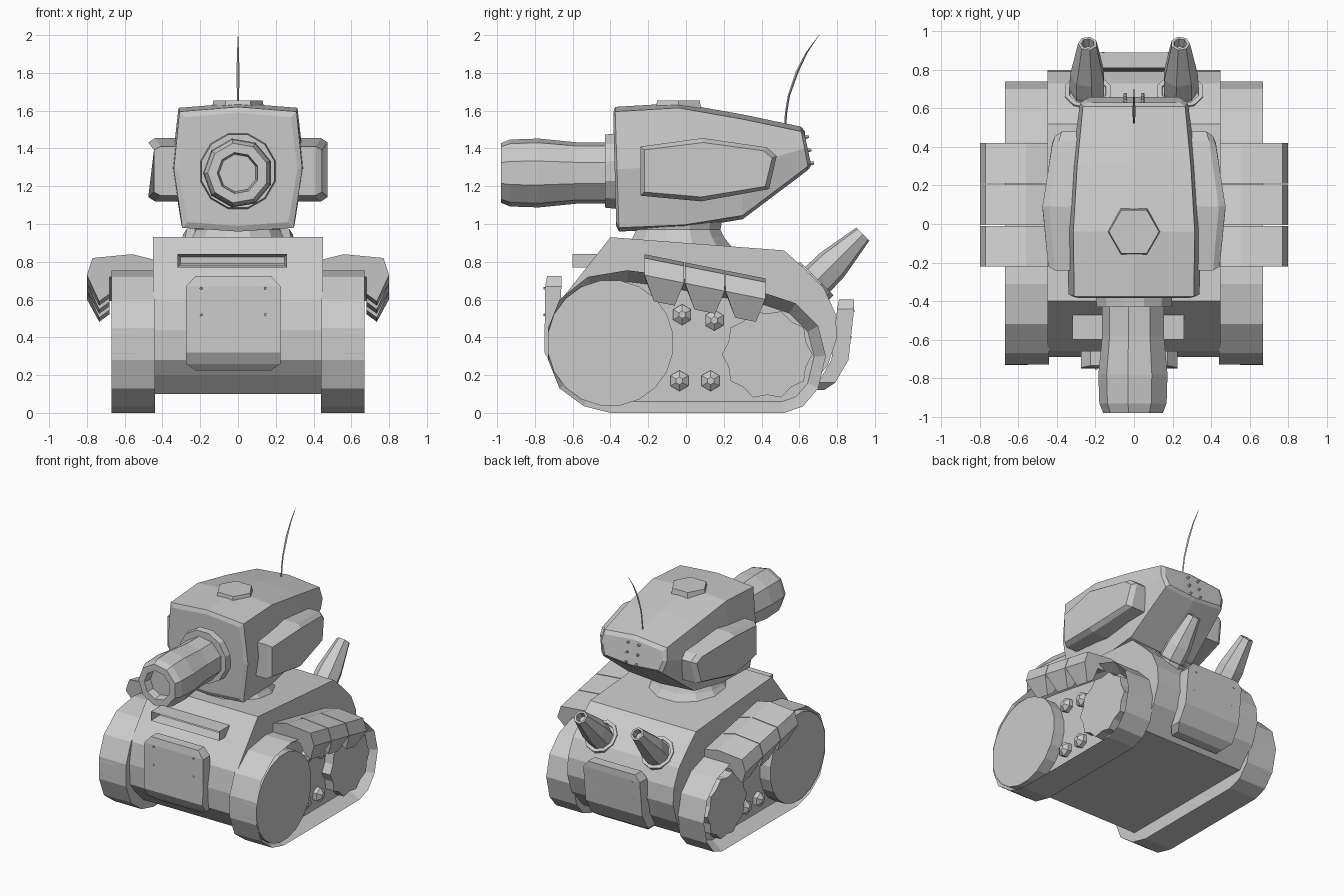
import bpy, bmesh
from math import sin, cos, pi
from mathutils import Vector

if "Cube" in bpy.data.objects:
    bpy.data.objects.remove(bpy.data.objects["Cube"])


def loft(name, rings, mirror=False, sink=None):
    """Skin equal-length rings, cap the ends; sink=(direction, border, depth) recesses one face."""
    bm = bmesh.new()
    vs = [[bm.verts.new(p) for p in r] for r in rings]
    n = len(rings[0])
    for a, b in zip(vs, vs[1:]):
        for i in range(n):
            j = (i + 1) % n
            bm.faces.new((a[i], a[j], b[j], b[i]))
    bm.faces.new(vs[0])
    bm.faces.new(vs[-1])
    bmesh.ops.recalc_face_normals(bm, faces=bm.faces)
    if sink:
        d = Vector(sink[0])
        bm.normal_update()
        face = max(bm.faces, key=lambda f: f.normal.dot(d))
        bmesh.ops.inset_region(bm, faces=[face], thickness=sink[1], use_even_offset=True)
        bmesh.ops.translate(bm, verts=list(face.verts), vec=-d * sink[2])
    me = bpy.data.meshes.new(name)
    bm.to_mesh(me)
    bm.free()
    ob = bpy.data.objects.new(name, me)
    bpy.context.collection.objects.link(ob)
    if mirror:
        ob.modifiers.new("Mirror", 'MIRROR')
    return ob


def slab(name, outline, x0, x1, **kw):
    """Extrude a (y, z) outline along x."""
    return loft(name, [[(x, y, z) for y, z in outline] for x in (x0, x1)], **kw)


def tube(name, profile, n, origin, axis, mirror=False, phase=0.5):
    """Turned part: profile of (distance, radius) along an axis."""
    q = Vector(axis).to_track_quat('Z', 'Y')
    rings = [[Vector(origin) + q @ Vector((r * cos(2 * pi * (i + phase) / n),
                                           r * sin(2 * pi * (i + phase) / n), d))
              for i in range(n)] for d, r in profile]
    return loft(name, rings, mirror)


def plate(name, rows, cx):
    """Bent armour plate from rows of (half width, outer y, inner y, z)."""
    loft(name, [[(cx - w, a, z), (cx + w, a, z), (cx + w, b, z), (cx - w, b, z)]
                for w, a, b, z in rows])


# Hull
slab("hull", [(-.40, .93), (.52, .86), (.62, .77), (.73, .66), (.79, .53), (.80, .40),
              (.75, .25), (.62, .10), (-.52, .10), (-.62, .20), (-.68, .28), (-.69, .44),
              (-.66, .60)], -.45, .45)

# Tracks with recessed outer side
slab("track", [(-.40, 0), (-.54, .035), (-.67, .13), (-.73, .28), (-.73, .45), (-.67, .60),
               (-.52, .72), (-.31, .755), (-.15, .735), (.43, .63), (.58, .58), (.70, .46),
               (.74, .30), (.70, .13), (.62, .035), (.52, 0)],
     .44, .67, mirror=True, sink=((1, 0, 0), .06, .09))

# Wheels and rollers
tube("front_wheel", [(0, .335), (.12, .335)], 20, (.55, -.40, .37), (1, 0, 0), True)
star = [(.43 + r * cos(a), .31 + r * sin(a)) for k in range(20)
        for r, a in [((.24, .215)[k % 2], k * pi / 10)]]
slab("rear_wheel", star, .55, .65, mirror=True)
for k, (y, z) in enumerate([(-.02, .52), (.15, .49), (-.035, .17), (.13, .17)]):
    tube(f"roller_{k}", [(0, .055), (.05, .055), (.075, .02)], 6, (.56, y, z), (1, 0, 0), True)

# Side skirts: three sloping segments
section = [(.44, .81), (.56, .84), (.77, .82), (.80, .73), (.735, .60), (.68, .64),
           (.68, .72), (.44, .72)]
for k in range(3):
    y0, y1 = -.22 + .215 * k, -.01 + .215 * k
    rings = []
    for y, s in ((y0, 1), (y1, -1)):
        ring = []
        for i, (x, z) in enumerate(section):
            yy = y + s * (.05 if i in (4, 5) else 0)
            ring.append((x, yy, z - .2 * (yy + .22)))
        rings.append(ring)
    loft(f"skirt_{k}", rings, True)

# Front and rear plates
plate("front_plate", [(.20, -.735, -.66, .725), (.25, -.745, -.66, .67), (.25, -.75, -.67, .32),
                      (.25, -.715, -.62, .26), (.20, -.68, -.58, .225)], -.025)
plate("rear_plate", [(.20, .89, .81, .60), (.24, .89, .80, .55), (.24, .86, .77, .28),
                     (.24, .79, .70, .16), (.20, .73, .66, .12)], .01)

# Vision slot
slab("vision_slot", [(-.60, .77), (-.60, .84), (-.46, .84), (-.46, .77)], -.32, .26,
     sink=((0, -1, 0), .015, .09))

# Exhaust pipes with base collars
tube("exhaust_collar", [(-.06, .125), (.03, .125), (.03, .10), (0, .09)], 10,
     (.24, .67, .69), (0, 1, 1), True)
tube("exhaust_pipe", [(-.05, .085), (.04, .095), (.14, .092), (.37, .05), (.37, .035), (.32, .03)],
     7, (.24, .675, .685), (0, 1, 1), True)

# Turret neck
tube("turret_neck", [(0, .29), (.05, .25), (.09, .23), (.14, .24)], 12, (0, -.04, .88), (0, 0, 1))


# Turret body
def turret_ring(yt, yb, zt, zb, wt, wm):
    ym, zm = (yt + yb) / 2, (zt + zb) / 2
    return [(0, yt, zt), (wt, yt, zt - .025), (wm, ym, zm), (wt * .95, yb, zb + .02),
            (0, yb, zb), (-wt * .95, yb, zb + .02), (-wm, ym, zm), (-wt, yt, zt - .025)]


loft("turret", [turret_ring(-.385, -.37, 1.59, .99, .28, .315),
                turret_ring(-.375, -.355, 1.62, .96, .31, .34),
                turret_ring(-.04, -.01, 1.64, .975, .315, .35),
                turret_ring(.30, .30, 1.58, 1.025, .295, .325),
                turret_ring(.61, .645, 1.515, 1.285, .265, .28),
                turret_ring(.63, .66, 1.49, 1.305, .24, .255)])

# Turret side pods
pod = [(-.24, 1.15), (-.24, 1.41), (.09, 1.455), (.43, 1.405), (.48, 1.36), (.44, 1.185),
       (.08, 1.12)]
outer = [.445, .445, .475, .425, .41, .425, .475]
inner = [(.09 + (y - .09) * .94, 1.285 + (z - 1.285) * .86) for y, z in pod]
loft("turret_pod", [[(.26, y, z) for y, z in pod],
                    [(x - .035, y, z) for x, (y, z) in zip(outer, pod)],
                    [(x, y, z) for x, (y, z) in zip(outer, inner)]], True)

# Cannon
tube("cannon_collar", [(-.02, .21), (.07, .20), (.07, .16)], 12, (0, -.36, 1.28), (0, -1, 0))
tube("cannon_barrel", [(0, .165), (.22, .165), (.42, .185), (.57, .18), (.62, .16), (.62, .11),
                       (.56, .10)], 9, (0, -.36, 1.27), (0, -1, 0))

# Roof hatch
tube("hatch", [(0, .14), (.05, .13)], 6, (0, -.04, 1.605), (0, 0, 1), phase=0)

# Antenna
path = [(.525, 1.52), (.53, 1.59), (.545, 1.68), (.59, 1.81), (.64, 1.91), (.705, 2.0)]
loft("antenna", [[(r, y, z), (0, y + r, z), (-r, y, z), (0, y - r, z)]
                 for (y, z), r in zip(path, (.006, .006, .006, .008, .005, .001))])

# Rivets on turret rear and plates
for k in range(3):
    tube(f"turret_rivet_{k}", [(-.01, .012), (.018, .008)], 5,
         (.045, .632 + .014 * k, 1.46 - .07 * k), (0, 1, .15), True)
for cx, y, d, name, zs in ((-.025, -.746, -1, "front_rivet", (.52, .66)),
                           (.01, .885, 1, "rear_rivet", (.40, .54))):
    for x in (cx - .17, cx + .17):
        for z in zs:
            yy = y - .12 * (.55 - z) if d > 0 else y
            tube(name, [(-.01, .01), (.008, .006)], 5, (x, yy, z), (0, d, 0))
